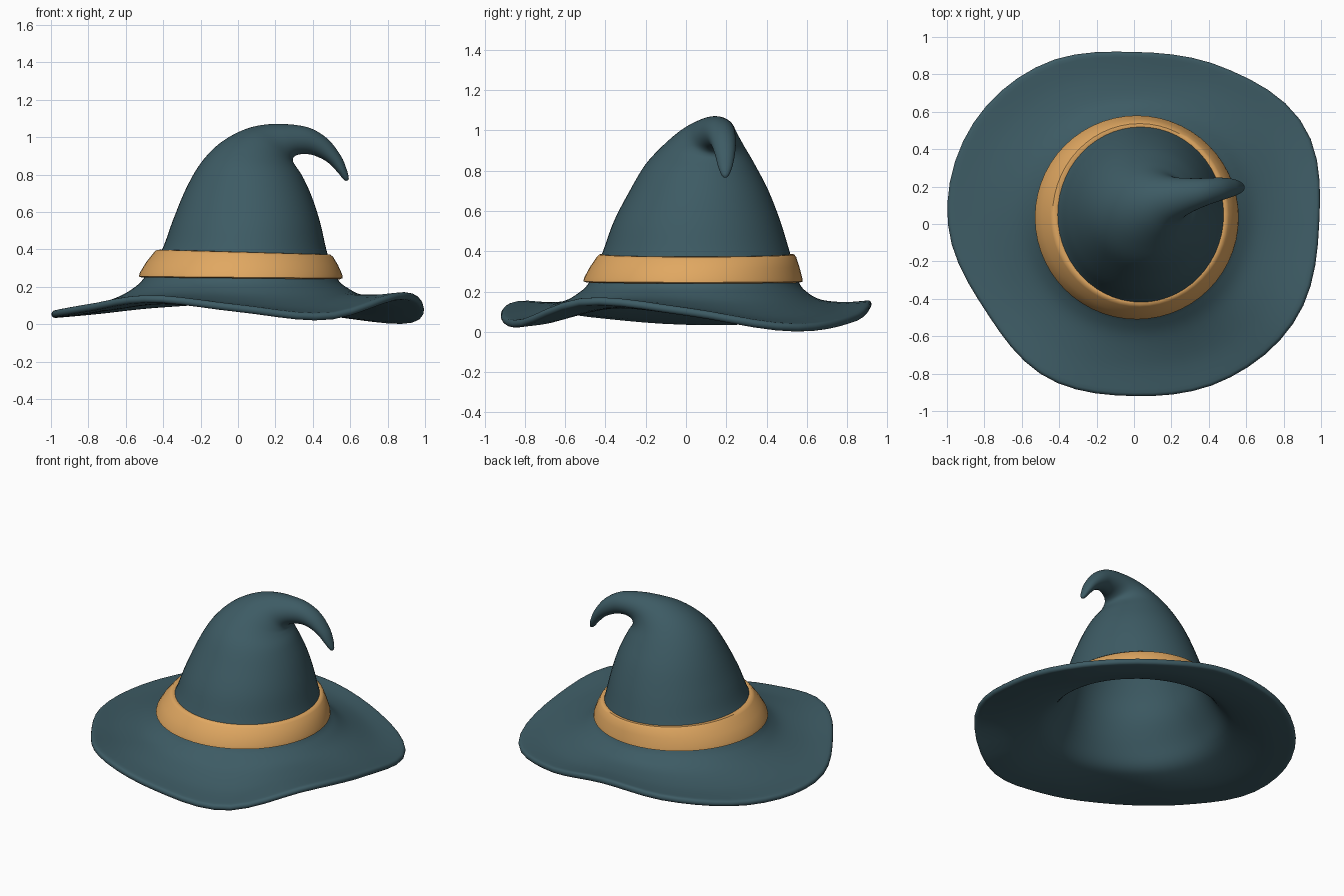
import bpy, bmesh, math
from mathutils import Vector

if "Cube" in bpy.data.objects:
    bpy.data.objects.remove(bpy.data.objects["Cube"])

SEG, SUB = 56, 5
ANG = [2 * math.pi * i / SEG for i in range(SEG)]


def cr(a, b, c, d, t):
    # Catmull-Rom interpolation, for numbers or vectors
    return b + (c - a) * (0.5 * t) + (a * 2 - b * 5 + c * 4 - d) * (0.5 * t * t) \
        + (b * 3 - a - c * 3 + d) * (0.5 * t ** 3)


def around(vals, ang):
    # smooth periodic lookup of evenly spaced values
    n = len(vals)
    f = ang / (2 * math.pi) * n
    i = int(f)
    return cr(*[vals[(i + k) % n] for k in (-1, 0, 1, 2)], f - i)


def ring(row, inset=0.0):
    # ellipse through a left and right point (x, z), with y centre and y half width
    lx, lz, rx, rz, yc, ry = row
    c = Vector(((lx + rx) / 2, yc, (lz + rz) / 2))
    a = Vector(((rx - lx) / 2, 0, (rz - lz) / 2))
    a *= 1 - inset / a.length
    return [c + a * math.cos(t) + Vector((0, (ry - inset) * math.sin(t), 0)) for t in ANG]


def smooth_rows(rows):
    out = []
    n = len(rows)
    for i in range(n - 1):
        p = [rows[max(0, min(n - 1, i + k))] for k in (-1, 0, 1, 2)]
        for s in range(SUB):
            out.append([cr(p[0][j], p[1][j], p[2][j], p[3][j], s / SUB) for j in range(SEG)])
    return out + [rows[-1]]


def loft(name, rows, mat, closed=False, angle=60):
    bm = bmesh.new()
    vs = [[bm.verts.new(p) for p in r] for r in rows]
    pairs = list(zip(vs, vs[1:])) + ([(vs[-1], vs[0])] if closed else [])
    for a, b in pairs:
        for j in range(SEG):
            k = (j + 1) % SEG
            bm.faces.new((a[j], a[k], b[k], b[j]))
    if not closed:
        bm.faces.new(vs[0])
        bm.faces.new(vs[-1])
    bmesh.ops.recalc_face_normals(bm, faces=bm.faces)
    me = bpy.data.meshes.new(name)
    bm.to_mesh(me)
    bm.free()
    ob = bpy.data.objects.new(name, me)
    bpy.context.collection.objects.link(ob)
    me.materials.append(mat)
    bpy.ops.object.select_all(action='DESELECT')
    ob.select_set(True)
    bpy.context.view_layer.objects.active = ob
    bpy.ops.object.shade_smooth_by_angle(angle=math.radians(angle))
    return ob


def material(name, col):
    m = bpy.data.materials.new(name)
    m.diffuse_color = (*col, 1)
    m.use_nodes = True
    m.node_tree.nodes["Principled BSDF"].inputs["Base Color"].default_value = m.diffuse_color
    return m


teal = material("teal_felt", (0.047, 0.105, 0.128))
tan = material("tan_band", (0.75, 0.39, 0.12))

# crown sections from the band up round the curled tip
crown = [
    (-0.50, 0.25, 0.53, 0.245, 0.04, 0.52),
    (-0.41, 0.39, 0.48, 0.37, 0.05, 0.47),
    (-0.35, 0.55, 0.44, 0.54, 0.055, 0.415),
    (-0.28, 0.72, 0.395, 0.68, 0.065, 0.345),
    (-0.20, 0.86, 0.345, 0.79, 0.07, 0.275),
    (-0.10, 0.965, 0.305, 0.85, 0.085, 0.21),
    (0.02, 1.035, 0.293, 0.875, 0.105, 0.16),
    (0.13, 1.065, 0.30, 0.895, 0.13, 0.12),
    (0.25, 1.07, 0.33, 0.908, 0.15, 0.095),
    (0.38, 1.05, 0.38, 0.908, 0.17, 0.075),
    (0.48, 0.99, 0.425, 0.895, 0.185, 0.063),
    (0.55, 0.90, 0.48, 0.865, 0.193, 0.05),
    (0.58, 0.83, 0.53, 0.815, 0.195, 0.036),
    (0.592, 0.785, 0.56, 0.778, 0.195, 0.02),
    (0.588, 0.768, 0.575, 0.766, 0.195, 0.008),
]

# wavy brim edge: radius and height every 30 degrees
edge_r = [0.99, 1.05, 0.965, 0.92, 0.985, 1.015, 0.995, 0.92, 0.945, 0.92, 0.965, 1.005]
edge_z = [0.10, 0.022, 0.065, 0.135, 0.11, 0.065, 0.055, 0.09, 0.135, 0.085, 0.042, 0.15]
base = ring(crown[0])
edge = [Vector((around(edge_r, t) * math.cos(t), around(edge_r, t) * math.sin(t),
                max(0.021, around(edge_z, t)))) for t in ANG]


def brim(t, height, weight, dz=0.0, back=0.0):
    # ring part way from the crown to the edge
    out = []
    for b, e in zip(base, edge):
        p = b.lerp(e, t - back)
        p.z = height * (1 - weight) + e.z * weight + dz
        out.append(p)
    return out


RIM = 0.02
steps = [(0.13, 0.195, 0.05), (0.32, 0.16, 0.25), (0.64, 0.13, 0.68), (0.96, 0.0, 1.0)]
top = [brim(*s, dz=RIM * s[2]) for s in steps]
under = [brim(*s, dz=RIM * s[2] - 2 * RIM, back=0.04 * (1 - s[2])) for s in steps]

# rounded rim
rim = []
for a in (-60, -30, 0, 30, 60):
    ca, sa = math.cos(math.radians(a)), math.sin(math.radians(a))
    rim.append([b.lerp(e, 0.96 + 0.04 * ca) * 1.0 for b, e in zip(base, edge)])
    for p, e in zip(rim[-1], edge):
        p.z = e.z + RIM * sa

# hat: hollow inside, brim underside, rim, brim top, crown, tip in one skin
inside = [ring(r, 0.03) for r in reversed(crown[:9])]
hat_rows = smooth_rows(inside + under) + rim + smooth_rows(top[::-1] + [ring(r) for r in crown])
loft("hat", hat_rows, teal)

# band: closed sloping hoop round the crown
band = [
    (-0.47, 0.27, 0.50, 0.26, 0.04, 0.49),
    (-0.515, 0.25, 0.545, 0.24, 0.036, 0.53),
    (-0.53, 0.255, 0.56, 0.246, 0.035, 0.545),
    (-0.525, 0.275, 0.557, 0.266, 0.036, 0.541),
    (-0.492, 0.33, 0.535, 0.315, 0.043, 0.52),
    (-0.448, 0.385, 0.508, 0.36, 0.052, 0.495),
    (-0.435, 0.397, 0.495, 0.371, 0.053, 0.484),
    (-0.415, 0.398, 0.478, 0.373, 0.053, 0.468),
    (-0.39, 0.385, 0.46, 0.365, 0.05, 0.45),
]
loft("hat_band", [ring(r) for r in band], tan, closed=True, angle=40)
